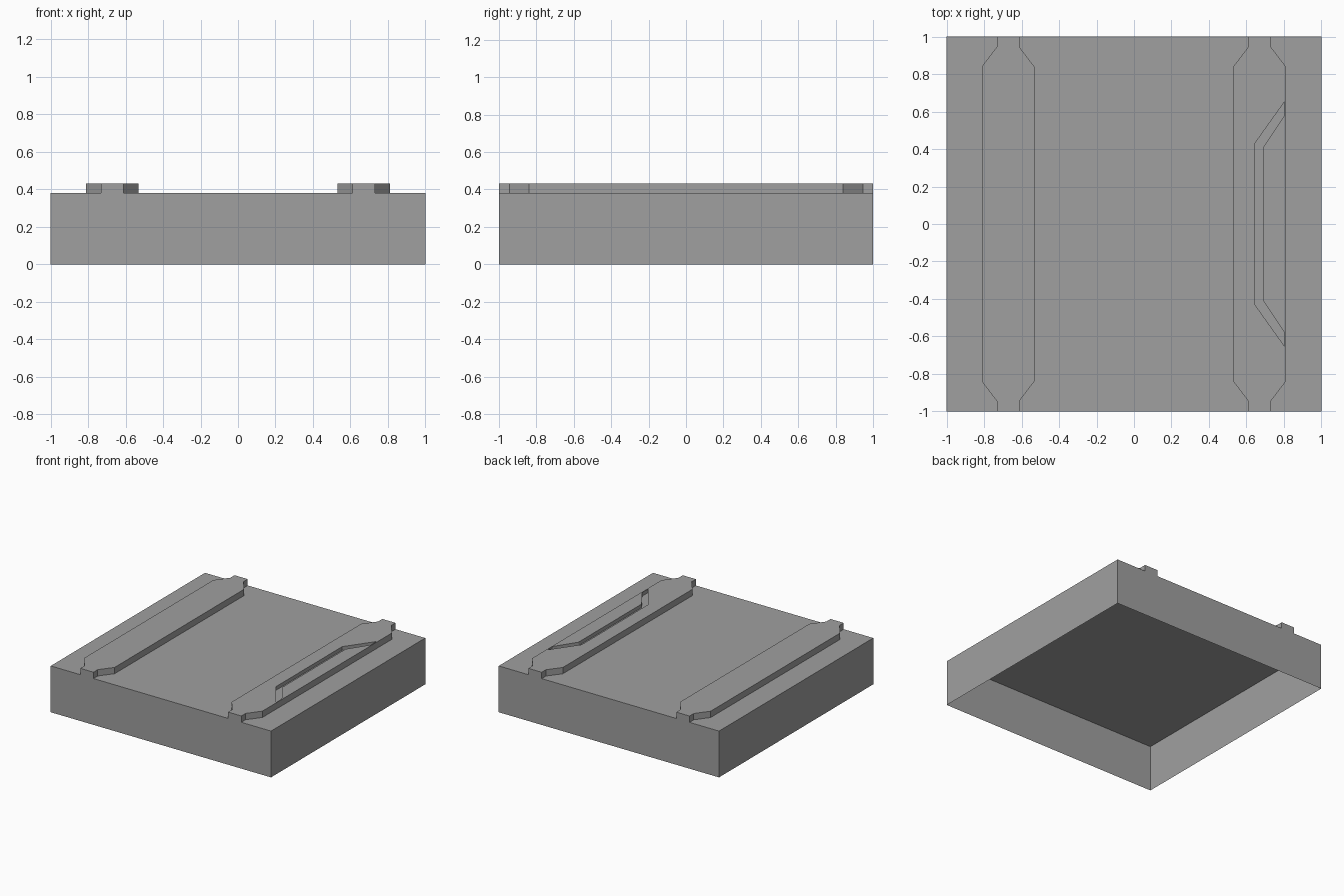
import bpy
import bmesh

cube = bpy.data.objects.get("Cube")
if cube:
    bpy.data.objects.remove(cube, do_unlink=True)

TOP, RAIL_TOP, GROOVE = 0.38, 0.432, 0.03

grey = bpy.data.materials.new("plain grey")
grey.use_nodes = True
colour = (0.35, 0.35, 0.35, 1)
grey.diffuse_color = colour
grey.node_tree.nodes["Principled BSDF"].inputs["Base Color"].default_value = colour


def prism(name, outline, low, high, open_bottom=False):
    """Extrude an outline upwards, optionally leaving the underside open."""
    bm = bmesh.new()
    base = bm.faces.new([bm.verts.new((x, y, low)) for x, y in outline])
    new = bmesh.ops.extrude_face_region(bm, geom=[base], use_keep_orig=True)["geom"]
    for v in new:
        if isinstance(v, bmesh.types.BMVert):
            v.co.z = high
    bmesh.ops.recalc_face_normals(bm, faces=bm.faces)
    if open_bottom:
        bmesh.ops.delete(bm, geom=[f for f in bm.faces if f.normal.z < -0.5],
                         context="FACES_ONLY")
    mesh = bpy.data.meshes.new(name)
    bm.to_mesh(mesh)
    bm.free()
    mesh.materials.append(grey)
    obj = bpy.data.objects.new(name, mesh)
    bpy.context.collection.objects.link(obj)
    return obj


def mirrored_y(half):
    """Complete an outline from its back half."""
    return half + [(x, -y) for x, y in reversed(half)]


# Hollow base, open underneath
prism("base_shell", mirrored_y([(1, 1), (-1, 1)][::-1]), 0, TOP, open_bottom=True)

# Two raised rails with tapered ends and narrow tongues
side = [(0.14, 0.84), (0.06, 0.945), (0.06, 1.0)]
half = side + [(-x, y) for x, y in reversed(side)]
rails = {}
for name, centre in (("left_rail", 0.67), ("right_rail", -0.672)):
    outline = mirrored_y([(centre + x, y) for x, y in half])
    rails[name] = prism(name, outline, TOP, RAIL_TOP)

# Angled channel cut into the top of one rail
outer = [(0.803, 0.652), (0.645, 0.43)]
inner = [(0.69, 0.41), (0.803, 0.58)]
channel = outer + [(x, -y) for x, y in reversed(outer)]
channel += [(x, -y) for x, y in reversed(inner)] + inner
cutter = prism("channel_cutter", channel, RAIL_TOP - GROOVE, RAIL_TOP + 0.1)
cutter.hide_render = True
cutter.hide_set(True)
cut = rails["left_rail"].modifiers.new("channel", "BOOLEAN")
cut.operation = "DIFFERENCE"
cut.solver = "EXACT"
cut.object = cutter
